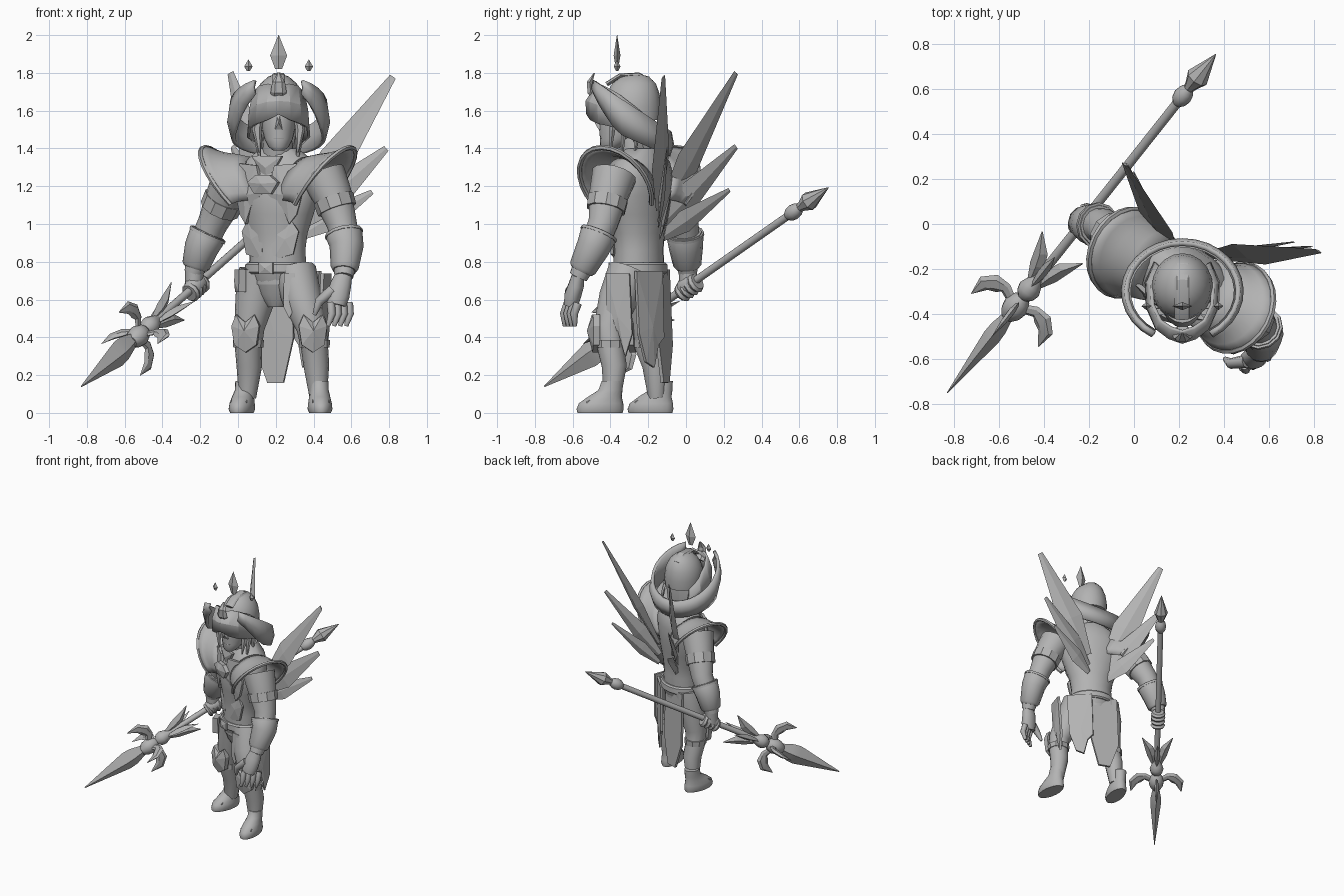
import bpy, bmesh, math
from mathutils import Vector, Matrix

if "Cube" in bpy.data.objects:
    bpy.data.objects.remove(bpy.data.objects["Cube"])

grey = bpy.data.materials.new("plain grey")
grey.use_nodes = True
grey.diffuse_color = (0.45, 0.45, 0.45, 1)
grey.node_tree.nodes["Principled BSDF"].inputs["Base Color"].default_value = (0.45, 0.45, 0.45, 1)


def place(x, y, z=0, yaw=0, tilt=0):
    return (Matrix.Translation((x, y, z)) @ Matrix.Rotation(math.radians(yaw), 4, 'Z')
            @ Matrix.Rotation(math.radians(tilt), 4, 'X'))


WORLD = Matrix()
BODY = place(0.21, -0.25, 0, -27)
HIPS = place(0.21, -0.25, 0, -24)
HEAD = place(0.215, -0.31)


def finish(name, bm, angle):
    bmesh.ops.remove_doubles(bm, verts=bm.verts, dist=0.0003)
    bmesh.ops.recalc_face_normals(bm, faces=bm.faces)
    mesh = bpy.data.meshes.new(name)
    bm.to_mesh(mesh)
    bm.free()
    mesh.materials.append(grey)
    if angle:
        mesh.shade_smooth()
        mesh.set_sharp_from_angle(angle=math.radians(angle))
    ob = bpy.data.objects.new(name, mesh)
    bpy.context.collection.objects.link(ob)
    return ob


def skin(name, rows, closed=True, angle=40, thick=0):
    """Quads between rows of points; closed rows get end caps."""
    bm = bmesh.new()
    vs = [[bm.verts.new(p) for p in row] for row in rows]
    n = len(vs[0])
    for a, b in zip(vs, vs[1:]):
        for i in range(n if closed else n - 1):
            j = (i + 1) % n
            bm.faces.new((a[i], a[j], b[j], b[i]))
    if closed:
        bm.faces.new(vs[0])
        bm.faces.new(vs[-1])
    ob = finish(name, bm, angle)
    if thick:
        mod = ob.modifiers.new("thickness", 'SOLIDIFY')
        mod.thickness = thick
        mod.offset = 0
    return ob


def circle(n):
    return [2 * math.pi * i / n for i in range(n)]


def stack(name, rings, frame=WORLD, n=20, angle=40):
    """Horizontal ellipses given as (z, y, rx, ry)."""
    return skin(name, [[frame @ Vector((rx * math.cos(a), y + ry * math.sin(a), z)) for a in circle(n)]
                       for z, y, rx, ry in rings], True, angle)


def limb(name, pts, radii, frame=WORLD, n=14, flat=1.0, ref=(0, -1, 0), angle=50):
    """Elliptical tube along a path; flat scales its depth along ref."""
    pts = [Vector(p) for p in pts]
    rows = []
    for i, (p, r) in enumerate(zip(pts, radii)):
        t = (pts[min(i + 1, len(pts) - 1)] - pts[max(i - 1, 0)]).normalized()
        x = Vector(ref).cross(t).normalized()
        y = t.cross(x)
        rows.append([frame @ (p + x * r * math.cos(a) + y * r * flat * math.sin(a)) for a in circle(n)])
    return skin(name, rows, True, angle)


def plate(name, outline, frame, thick=0.02, peak=0.015):
    """Faceted plate in the local xz plane, raised at its middle towards -y."""
    bm = bmesh.new()
    back = [bm.verts.new(frame @ Vector((x, 0, z))) for x, z in outline]
    front = [bm.verts.new(frame @ Vector((x, -thick, z))) for x, z in outline]
    n = len(outline)
    cx, cz = (sum(p[k] for p in outline) / n for k in (0, 1))
    top = bm.verts.new(frame @ Vector((cx, -thick - peak, cz)))
    bm.faces.new(back)
    for i in range(n):
        j = (i + 1) % n
        bm.faces.new((back[i], back[j], front[j], front[i]))
        bm.faces.new((front[i], front[j], top))
    return finish(name, bm, 0)


def flip(outline, s):
    return [(x * s, z) for x, z in outline]


# Torso, neck and belt
stack("torso", [(.68, 0, .15, .12), (.78, 0, .158, .13), (.86, 0, .152, .125), (.95, 0, .165, .13),
                (1.05, 0, .2, .145), (1.15, 0, .235, .155), (1.25, .01, .245, .15),
                (1.33, .02, .2, .13), (1.4, .02, .1, .09)], BODY)
limb("neck", [(.21, -.25, 1.32), (.21, -.29, 1.46)], [.085, .075])
stack("belt", [(.735, 0, .168, .14), (.745, 0, .178, .15), (.785, 0, .176, .148), (.795, 0, .164, .138)], HIPS)
stack("pelvis", [(.56, 0, .05, .06), (.63, 0, .12, .1), (.74, 0, .165, .135)], HIPS)
plate("belt_buckle", [(-.04, -.03), (.04, -.03), (.04, .03), (-.04, .03)], HIPS @ place(0, -.145, .765), .012, .01)
plate("hip_pouch", [(-.035, -.06), (.035, -.06), (.04, .06), (-.04, .06)], HIPS @ place(-.15, -.1, .7, -50), .04)

# Chest armour
chest = [(.01, 1.16), (.05, 1.31), (.17, 1.32), (.2, 1.16), (.17, 1.05), (.13, 1.0), (.09, 1.09)]
for s, side in ((-1, "right"), (1, "left")):
    plate("chest_plate_" + side, flip(chest, s), BODY @ place(0, -.14, 0, 16 * s), .02, .025)
    plate("rib_plate_" + side, flip([(.02, .96), (.13, 1.02), (.17, .96), (.14, .84), (.03, .81)], s),
          BODY @ place(0, -.115, 0, 14 * s), .015, .01)
plate("chest_emblem", [(-.09, 1.22), (-.04, 1.26), (.04, 1.26), (.09, 1.22), (.05, 1.16), (-.05, 1.16)],
      BODY @ place(0, -.15), .03, .02)
plate("collar_point", [(-.09, 1.36), (.09, 1.36), (.03, 1.27), (0, 1.23), (-.03, 1.27)], BODY @ place(0, -.11), .02)

# Shoulder guards: flared on top, sweeping in towards the chest, with raised rims
for s, side in ((-1, "right"), (1, "left")):
    rows = []
    for x0, r in ((.16, .14), (.24, .155), (.32, .165), (.38, .18), (.43, .2)):
        row = []
        for k in range(17):
            a = math.radians(-120 + 240 * k / 16)
            x = x0 - .16 * (1 - math.cos(a)) * x0 / .43
            row.append(BODY @ Vector((s * x, -r * math.sin(a), 1.205 + r * math.cos(a))))
        rows.append(row)
    skin("shoulder_guard_" + side, rows, False, 35, .02)
    limb("shoulder_rim_" + side, rows[-1], [.014] * 17, n=6, ref=BODY.to_3x3() @ Vector((1, 0, 0)))

# Arms and bracers
arms = {"right": [(-.01, -.13, 1.26), (-.065, -.08, 1.15), (-.135, -.01, 1.0), (-.195, .0, .87), (-.235, .01, .74)],
        "left": [(.45, -.38, 1.26), (.5, -.41, 1.15), (.55, -.44, 1.0), (.575, -.49, .88), (.56, -.57, .72)]}
for side, pts in arms.items():
    limb("arm_" + side, pts, [.12, .105, .08, .075, .05])
    a, b, c = (Vector(p) for p in pts[2:])
    limb("bracer_" + side, [a.lerp(b, .35), a.lerp(b, .5), b, b.lerp(c, .7), b.lerp(c, .8)],
         [.09, .098, .09, .074, .062], n=12, angle=35)
    limb("upper_arm_guard_" + side, [Vector(pts[1]).lerp(a, .1), Vector(pts[1]).lerp(a, .5)], [.11, .106], n=10, angle=25)
    limb("arm_band_" + side, [a.lerp(b, .38), a.lerp(b, .5)], [.102, .102], n=12, angle=35)

# Open left hand
palm = Vector((.53, -.6, .62))
limb("palm_left", [(.56, -.57, .73), (.545, -.58, .68), palm, palm - Vector((.01, .01, .05))],
     [.045, .055, .06, .05], flat=.75)
for i in range(4):
    p = palm + Vector((.032, .018, 0)) * (i - 1.2) + Vector((0, -.005, -.04))
    limb("finger_left_%d" % (i + 1), [p, p + Vector((.005, -.02, -.055)), p + Vector((-.015, -.015, -.12))],
         [.022, .021, .011], n=8)
limb("thumb_left", [palm + Vector((-.03, -.01, .03)), palm + Vector((-.1, -.02, -.03)),
                    palm + Vector((-.125, 0, -.1))], [.03, .024, .011], n=8)

# Spear: local z runs from the tip to the butt
tip, butt = Vector((-.83, -.75, .14)), Vector((.36, .75, 1.19))
SPEAR = Matrix.Translation(tip) @ (butt - tip).to_track_quat('Z', 'Y').to_matrix().to_4x4()


def turned(name, profile, n=14, flat=1.0, angle=40):
    stack(name, [(z, 0, r, r * flat) for z, r in profile], SPEAR, n, angle)


turned("spear_blade", [(0, .002), (.36, .04), (.42, .038), (.52, .02)], 4, 1.8, 10)
turned("spear_knob", [(.49, .03), (.52, .05), (.56, .058), (.6, .045), (.62, .028), (.64, .045),
                      (.67, .052), (.7, .042), (.74, .024)])
turned("spear_shaft", [(.7, .021), (1.95, .021)])
turned("spear_butt_ring", [(1.87, .02), (1.89, .036), (1.92, .042), (1.95, .036), (1.97, .024)])
turned("spear_butt_point", [(1.96, .022), (1.99, .03), (2.04, .052), (2.19, .002)], 8, 1, 20)
for k in range(4):
    turn = SPEAR @ Matrix.Rotation(k * math.pi / 2, 4, 'Z')
    limb("spear_claw_%d" % (k + 1), [(.03, 0, .57), (.085, 0, .6), (.13, 0, .59), (.175, 0, .55), (.19, 0, .47)],
         [.022, .028, .042, .034, .002], turn, 6, .4, (0, 1, 0), 20)
    limb("spear_leaf_%d" % (k + 1), [(.02, 0, .7), (.04, 0, .79), (.06, 0, .85), (.115, 0, .94)],
         [.012, .034, .032, .002], turn, 4, .6, (0, 1, 0), 10)

# Right fist around the shaft
grip = 1.11
stack("fist_right", [(grip - .06, 0, .035, .035), (grip - .03, 0, .05, .052), (grip + .03, 0, .052, .052),
                     (grip + .06, 0, .035, .035)], SPEAR, 12)
for i in range(4):
    z = grip - .05 + i * .033
    stack("finger_right_%d" % (i + 1), [(z - .016, -.01, .045, .045), (z, -.012, .055, .055),
                                        (z + .016, -.01, .045, .045)], SPEAR, 10)
limb("wrist_right", [(-.23, .01, .76), (-.235, .01, .66)], [.05, .045])

# Legs, feet and knee guards
legs = {"right": ([(.12, -.21, .75), (.09, -.2, .6), (.06, -.21, .45), (.055, -.2, .35), (.06, -.165, .25),
                   (.05, -.155, .08)], place(.035, -.13, 0, -14), place(.045, -.265, .42, -12)),
        "left": ([(.3, -.3, .75), (.34, -.36, .6), (.39, -.41, .45), (.405, -.4, .35), (.415, -.38, .25),
                  (.425, -.39, .08)], place(.43, -.395, 0, 4), place(.395, -.46, .42, 4))}
knee = [(-.075, .04), (-.05, .1), (0, .06), (.05, .1), (.075, .04), (.06, -.06), (0, -.1), (-.06, -.06)]
for side, (pts, foot, kneecap) in legs.items():
    limb("leg_" + side, pts, [.115, .105, .08, .072, .068, .046])
    stack("boot_" + side, [(0, -.06, .058, .12), (.02, -.06, .066, .125), (.05, -.055, .063, .118),
                           (.085, -.035, .056, .09), (.12, -.005, .05, .064), (.17, .005, .05, .056)], foot)
    plate("instep_plate_" + side, [(-.045, -.05), (.045, -.05), (.035, .05), (-.035, .05)],
          foot @ place(0, -.085, .068, 0, -62), .015, .006)
    plate("knee_guard_" + side, knee, kneecap, .035, .03)
    limb("knee_strap_" + side, [Vector(pts[3]) + Vector((0, 0, d)) for d in (.035, -.005)], [.082, .08], n=10, angle=25)

# Torn hanging cloth
tail = [(-.1, .76), (.1, .76), (.11, .4), (.05, .16), (-.04, .16), (-.11, .36)]
plate("back_cloth", tail, place(.2, -.095, 0, -20, 2), .018, .004)
plate("side_cloth", [(-.1, .75), (.09, .75), (.1, .4), (.06, .36), (.03, .24), (-.03, .27), (-.08, .42)],
      place(.36, -.2, 0, 133), .018, .01)
plate("front_side_cloth", [(-.06, .74), (.07, .74), (.08, .42), (.04, .3), (0, .44), (-.04, .4), (-.06, .55)],
      place(.42, -.35, 0, 72, 3), .018, .01)
plate("thigh_strip", [(-.03, .74), (.03, .74), (.03, .56), (0, .5), (-.03, .56)], place(.27, -.45, 0, -5, -3), .012, .005)

# Head, face and hair
stack("head", [(1.39, -.1, .03, .03), (1.41, -.085, .055, .06), (1.45, -.055, .075, .09), (1.5, -.03, .088, .12),
               (1.58, -.01, .1, .14), (1.65, 0, .1, .13)], HEAD)
plate("nose", [(-.006, .05), (.006, .05), (.02, -.02), (-.02, -.02)], HEAD @ place(0, -.145, 1.52), .008, .02)
plate("mouth", [(-.03, 0), (0, .008), (.03, 0), (0, -.012)], HEAD @ place(0, -.135, 1.455), .006, .005)
stack("hair", [(1.36, .1, .07, .03), (1.42, .08, .1, .06), (1.55, .05, .125, .1), (1.62, .04, .12, .1)], HEAD, 10, 20)
for s, side in ((-1, "right"), (1, "left")):
    for i, (y, low) in enumerate(((-.08, 1.38), (-.02, 1.34), (.05, 1.36))):
        limb("hair_lock_%s_%d" % (side, i + 1), [(s * .1, y, 1.6), (s * .115, y, 1.5), (s * .1, y - .01, low)],
             [.025, .026, .006], HEAD, 6, .7, angle=20)

# Helmet, visor with side straps, and crest
stack("helmet", [(1.55, .04, .13, .135), (1.62, .03, .136, .15), (1.69, .03, .125, .14),
                 (1.745, .035, .095, .115), (1.78, .04, .055, .075), (1.795, .04, .015, .02)], HEAD)
half = [(0, -.21, 1.72, 1.58), (.06, -.19, 1.74, 1.55), (.115, -.15, 1.73, 1.53), (.155, -.06, 1.69, 1.51),
        (.16, .05, 1.62, 1.46), (.12, .14, 1.56, 1.42)]
cols = [(-x, y, t, b) for x, y, t, b in half[:0:-1]] + half
skin("visor", [[HEAD @ Vector((x, y, b)), HEAD @ Vector((x * .96, y - .005, (t + b) / 2)),
                HEAD @ Vector((x * .85, y * .8, t))] for x, y, t, b in cols], False, 10, .016)
limb("brow_horn", [(0, -.16, 1.66), (0, -.195, 1.7), (0, -.2, 1.75), (0, -.175, 1.8)], [.045, .042, .034, .006],
     HEAD, 6, .5, angle=20)
limb("helmet_ridge", [(0, -.11, 1.74), (0, -.04, 1.785), (0, .06, 1.79), (0, .13, 1.75)], [.035] * 4, HEAD, 8, .35,
     (0, 0, 1), 30)

# Tilted horseshoe band around the head, rising to tapered front ends
rows = []
for k in range(25):
    t = -1 + k / 12
    a = math.radians(150 * t)
    y = .01 + .215 * math.cos(a)
    top = 1.64 - .68 * y
    low = 1.46 - .44 * y + .15 * max(0, abs(t) - .7) / .3
    rows.append([HEAD @ Vector((math.sin(a) * r, y * r / .25, z))
                 for r, z in ((.24, low), (.262, (low + top) / 2), (.248, top))])
skin("head_band", rows, False, 40, .022)

# Floating crown shards
for name, x, z, h, w in (("crown_shard_middle", 0, 1.82, .18, .045), ("crown_shard_right", -.16, 1.81, .06, .022),
                         ("crown_shard_left", .16, 1.81, .06, .022)):
    stack(name, [(z, 0, w * .4, .006), (z + h * .4, 0, w, .018), (z + h, 0, .001, .001)],
          place(.215 + x, -.365), 4, 10)

# Back blades: base, tip, half width and facing for each side
wings = {"left": [((.39, -.14, 1.16), (.82, -.12, 1.78), .1, (-.35, -1, .4)),
                  ((.38, -.14, 1.04), (.785, -.1, 1.4), .085, (0, -1, .15)),
                  ((.37, -.13, .96), (.71, -.08, 1.17), .065, (0, -1, .15))],
         "right": [((.15, -.09, 1.14), (-.04, .265, 1.8), .1, (.7, .7, -.4)),
                   ((.15, -.1, 1.03), (-.03, .265, 1.41), .085, (.8, .6, -.15)),
                   ((.15, -.1, .95), (0, .23, 1.18), .065, (.8, .6, -.15))]}
for side, blades in wings.items():
    for i, (a, b, w, normal) in enumerate(blades):
        a, b = Vector(a), Vector(b)
        limb("back_blade_%s_%d" % (side, i + 1), [a.lerp(b, t) for t in (-.12, .28, 1)], [w * .35, w, w * .2],
             n=4, flat=.2, ref=normal, angle=0)
